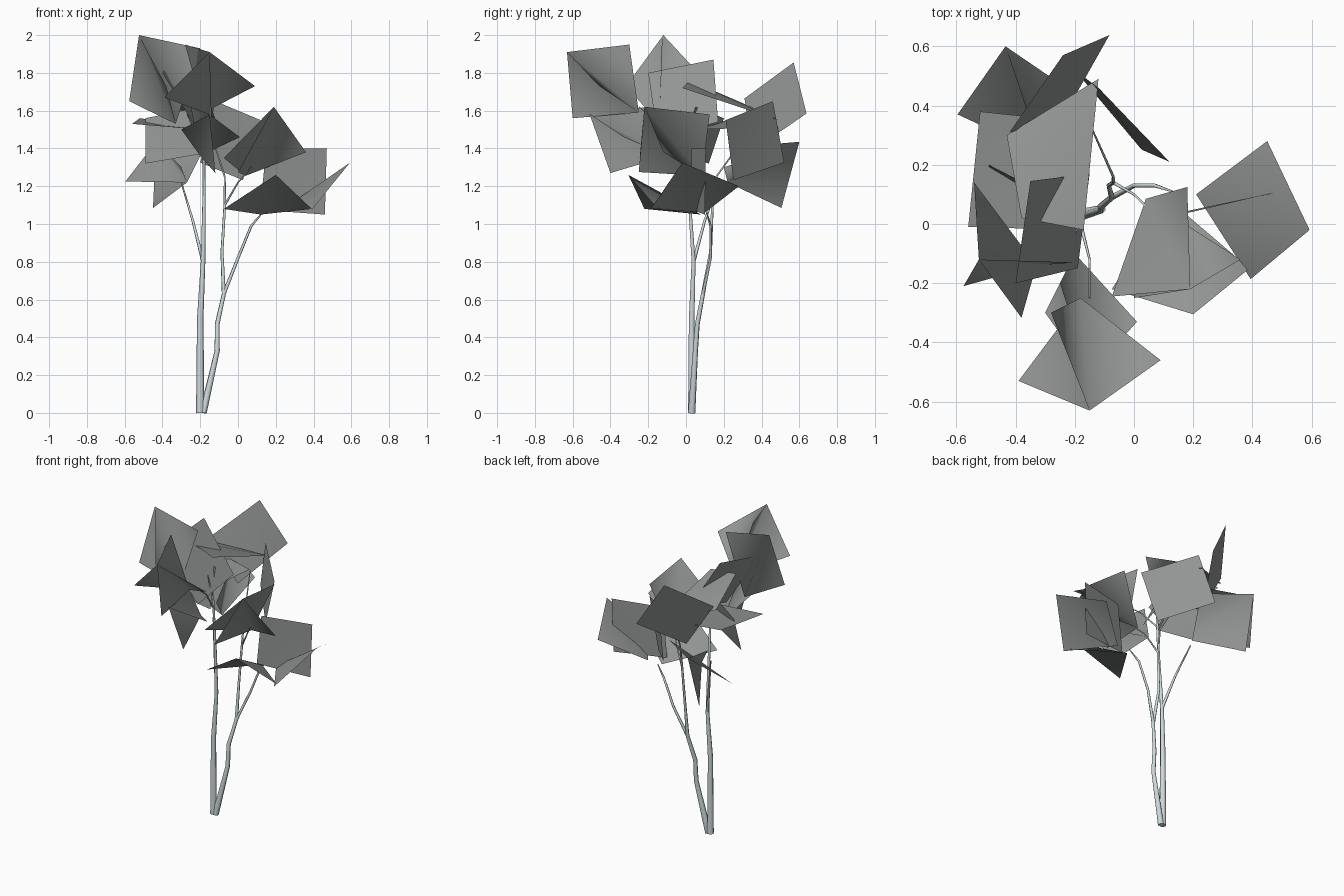
import bpy
from mathutils import Vector


def material(name, rgb):
    m = bpy.data.materials.new(name)
    m.diffuse_color = (*rgb, 1)
    return m


BARK = material("bark", (.62, .7, .72))
LEAF = material("foliage", (.29, .3, .3))


def stem(name, points):
    """Tapered six-sided tube through (x, y, z, radius) points."""
    cu = bpy.data.curves.new(name, 'CURVE')
    cu.dimensions = '3D'
    cu.bevel_depth = 1.0
    cu.bevel_resolution = 1
    cu.use_fill_caps = True
    sp = cu.splines.new('POLY')
    sp.points.add(len(points) - 1)
    for p, (x, y, z, r) in zip(sp.points, points):
        p.co = (x, y, z, 1)
        p.radius = r
    sp.use_smooth = True
    cu.materials.append(BARK)
    ob = bpy.data.objects.new(name, cu)
    bpy.context.collection.objects.link(ob)


def cluster(name, tip, root, *pairs):
    """Square cards sharing one diagonal (tip to root), smooth shaded."""
    verts, faces = [tip, root], []
    for a, b in pairs:
        n = len(verts)
        verts += [a, b]
        faces += [(0, n, 1), (0, 1, n + 1)]
    me = bpy.data.meshes.new(name)
    me.from_pydata(verts, [], faces)
    me.shade_smooth()
    me.materials.append(LEAF)
    ob = bpy.data.objects.new(name, me)
    bpy.context.collection.objects.link(ob)


def card(name, tip, a, b):
    """Single card, inner corner pulled slightly to the crown centre."""
    root = Vector(a) + Vector(b) - Vector(tip)
    cluster(name, tip, root.lerp(Vector((-.1, .08, 1.3)), .1), (a, b))


# Two trunks
stem("left_trunk", [(-.2, .03, .0, .022), (-.2, .03, .5, .017), (-.185, .04, .8, .012),
                    (-.18, .02, 1.1, .009), (-.18, 0, 1.42, .007), (-.2, -.03, 1.6, .003)])
stem("right_trunk", [(-.185, .03, .0, .02), (-.11, .05, .33, .014), (-.11, .06, .47, .013),
                     (-.075, .09, .63, .011), (-.085, .13, .85, .008), (-.07, .14, 1.1, .007),
                     (-.07, .16, 1.25, .005), (-.15, .34, 1.5, .003)])

# Side branches
stem("left_branch", [(-.185, .04, .8, .01), (-.24, .1, 1.02, .007), (-.3, .17, 1.22, .004)])
stem("right_branch", [(-.075, .09, .63, .01), (0, .13, .82, .008), (.07, .13, .99, .007),
                      (.13, .11, 1.06, .003)])
stem("front_twig", [(-.18, 0, 1.38, .006), (-.15, -.12, 1.52, .004), (-.15, -.25, 1.62, .003)])
stem("inner_twig", [(-.07, .14, 1.1, .006), (0, .1, 1.22, .004), (.07, .03, 1.3, .003)])
stem("upper_twig", [(-.18, .0, 1.35, .005), (-.22, .05, 1.48, .004), (-.27, -.04, 1.58, .003)])

# Crossed foliage clusters
cluster("front_top_leaves", (-.15, -.63, 1.91), (-.18, -.25, 1.59),
        ((.09, -.46, 1.73), (-.39, -.53, 1.67)), ((-.28, -.3, 1.95), (-.14, -.6, 1.56)))
cluster("left_top_leaves", (-.524, -.12, 2.0), (-.33, -.14, 1.53),
        ((-.2, -.13, 1.93), (-.576, -.21, 1.65)), ((-.54, .14, 1.72), (-.38, -.317, 1.73)))
cluster("right_middle_leaves", (.19, -.22, 1.62), (.04, .085, 1.255),
        ((.18, .125, 1.58), (0, -.25, 1.275)), ((.36, -.12, 1.38), (-.075, -.245, 1.35)))
cluster("back_left_leaves", (-.434, .6, 1.435), (-.27, .22, 1.22),
        ((-.3, .2, 1.3), (-.45, .505, 1.085)), ((-.17, .42, 1.42), (-.596, .37, 1.225)))
cluster("right_low_leaves", (.2, -.305, 1.26), (.12, .08, 1.05),
        ((-.075, -.22, 1.08), (.39, -.15, 1.08)))
cluster("right_outer_leaves", (.593, -.02, 1.325), (.21, .1, 1.06),
        ((.45, .28, 1.2), (.394, -.186, 1.08)))
cluster("lower_front_leaves", (-.15, -.51, 1.58), (-.2, -.1, 1.36),
        ((-.12, -.4, 1.27), (-.25, -.2, 1.62)), ((.01, -.33, 1.46), (-.3, -.3, 1.5)))
cluster("top_back_leaves", (-.12, .49, 1.55), (-.38, .02, 1.76),
        ((-.17, -.02, 1.72), (-.43, .3, 1.64)))

# Single cards: outer corner and its two neighbours
for i, c in enumerate([
    ((-.35, .145, 1.87), (-.4, -.2, 1.8), (-.15, .17, 1.54)),
    ((-.56, -.01, 1.53), (-.2, -.02, 1.5), (-.52, .38, 1.56)),
    ((-.49, .2, 1.56), (-.49, .12, 1.32), (-.2, .05, 1.62)),
    ((-.24, .57, 1.855), (-.42, .31, 1.665), (-.083, .638, 1.585)),
    ((-.12, .46, 1.65), (.12, .21, 1.55), (-.2, .52, 1.325)),
    ((.47, .105, 1.4), (.15, .03, 1.4), (.46, .1, 1.05)),
]):
    card(f"leaf_card_{i + 1}", *c)
